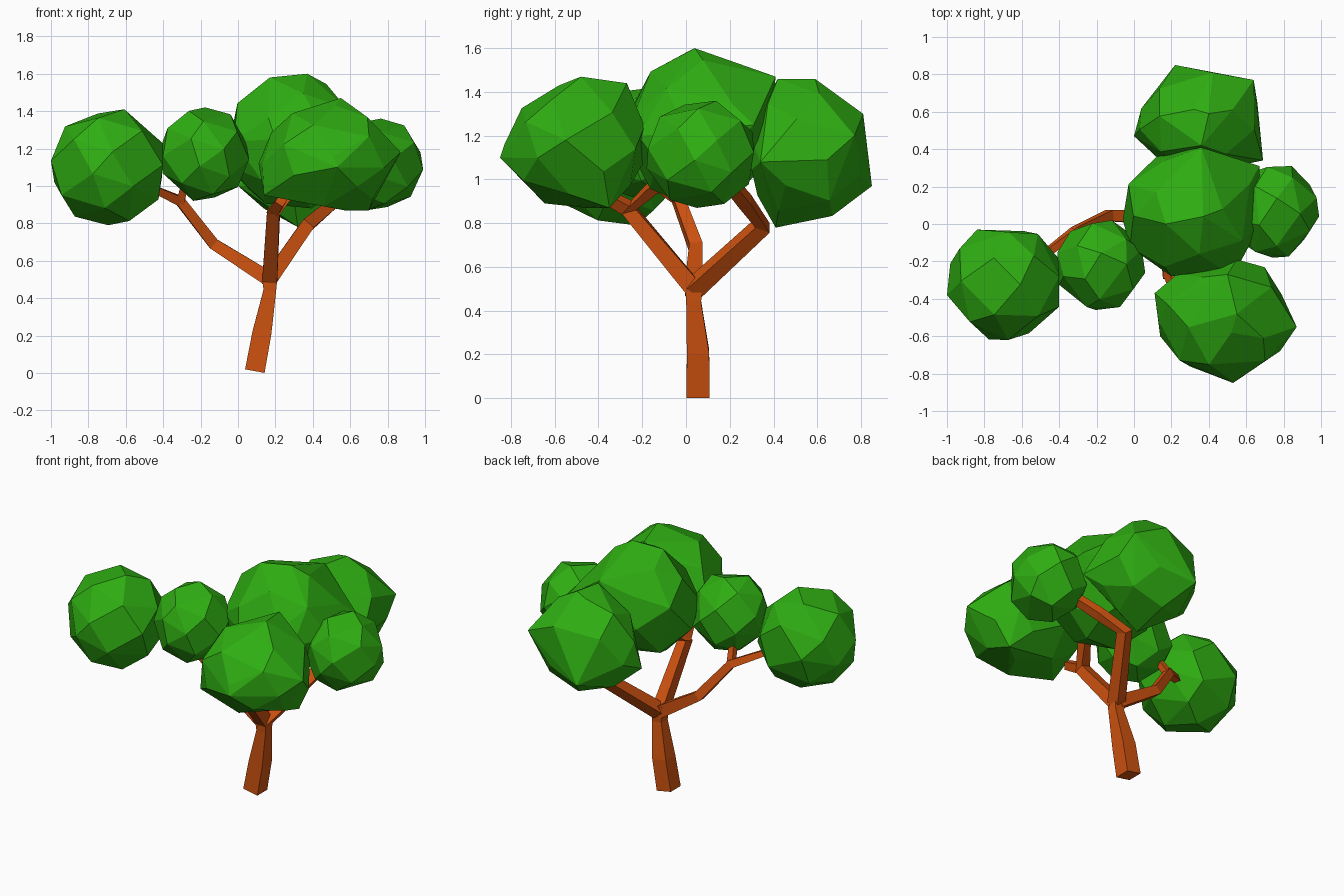
import bpy
import bmesh
import math
import random
from mathutils import Vector

default_cube = bpy.data.objects.get("Cube")
if default_cube:
    bpy.data.objects.remove(default_cube, do_unlink=True)


def make_material(name, colour):
    material = bpy.data.materials.new(name)
    material.use_nodes = True
    material.diffuse_color = colour
    material.node_tree.nodes["Principled BSDF"].inputs["Base Color"].default_value = colour
    return material


leaf_green = make_material("leaf green", (0.028, 0.42, 0.006, 1))
bark_orange = make_material("bark orange", (0.62, 0.085, 0.005, 1))


def add_object(name, bm, material):
    bmesh.ops.recalc_face_normals(bm, faces=bm.faces[:])
    mesh = bpy.data.meshes.new(name)
    bm.to_mesh(mesh)
    bm.free()
    mesh.materials.append(material)
    obj = bpy.data.objects.new(name, mesh)
    bpy.context.collection.objects.link(obj)
    return obj


# Square limb swept along a path, with one half width per path point
def add_limb(name, path, half_widths):
    bm = bmesh.new()
    points = [Vector(p) for p in path]
    rings = []
    for i, (point, half) in enumerate(zip(points, half_widths)):
        ahead = points[min(i + 1, len(points) - 1)]
        behind = points[max(i - 1, 0)]
        direction = (ahead - behind).normalized()
        side = Vector((0, 1, 0)).cross(direction).normalized()
        other = direction.cross(side)
        rings.append([bm.verts.new(point + side * (a * half) + other * (b * half))
                      for a, b in ((1, 1), (-1, 1), (-1, -1), (1, -1))])
    for low, high in zip(rings, rings[1:]):
        for k in range(4):
            n = (k + 1) % 4
            bm.faces.new((low[k], low[n], high[n], high[k]))
    bm.faces.new(rings[0])
    bm.faces.new(rings[-1])
    return add_object(name, bm, bark_orange)


# Faceted leaf clump: a rough ball fitted to its extents, plus outer corners
def add_clump(name, low, high, corners=(), count=28, seed=1):
    rng = random.Random(seed)
    spin = rng.uniform(0, math.tau)
    golden = math.pi * (3 - math.sqrt(5))
    ball = []
    for i in range(count):
        z = 1 - 2 * (i + 0.5) / count
        angle = spin + i * golden + rng.uniform(-0.15, 0.15)
        ring = math.sqrt(1 - z * z)
        ball.append(Vector((ring * math.cos(angle), ring * math.sin(angle), z)))
    least = [min(v[k] for v in ball) for k in range(3)]
    most = [max(v[k] for v in ball) for k in range(3)]
    bm = bmesh.new()
    for v in ball:
        bm.verts.new([low[k] + (v[k] - least[k]) / (most[k] - least[k]) * (high[k] - low[k])
                      for k in range(3)])
    for corner in corners:
        bm.verts.new(corner)
    hull = bmesh.ops.convex_hull(bm, input=bm.verts[:])
    loose = {e for e in hull["geom_interior"] + hull["geom_unused"]
             if isinstance(e, bmesh.types.BMVert)}
    bmesh.ops.delete(bm, geom=list(loose), context="VERTS")
    # Merge nearly flat neighbours into larger facets
    bmesh.ops.dissolve_limit(bm, angle_limit=math.radians(9),
                             verts=bm.verts[:], edges=bm.edges[:])
    return add_object(name, bm, leaf_green)


# Trunk and its three forked branches
fork = (0.17, 0.035, 0.5)
add_limb("trunk", [(0.09, 0.055, 0.01), (0.127, 0.055, 0.21),
                   (0.17, 0.035, 0.44), (0.17, 0.035, 0.55)],
         [0.053, 0.051, 0.034, 0.042])
add_limb("left_branch", [fork, (-0.13, 0.045, 0.69), (-0.31, -0.04, 0.92),
                         (-0.49, -0.17, 1)], [0.04, 0.03, 0.026, 0.018])
add_limb("left_twig", [(-0.31, -0.04, 0.91), (-0.28, -0.1, 1.02)], [0.022, 0.018])
add_limb("front_branch", [fork, (0.19, -0.26, 0.86), (0.3, -0.11, 1)],
         [0.04, 0.034, 0.028])
add_limb("front_twig", [(0.19, -0.25, 0.86), (0.23, -0.36, 0.92)], [0.03, 0.025])
add_limb("back_branch", [fork, (0.37, 0.35, 0.79), (0.5, 0.27, 0.9),
                         (0.64, 0.17, 1.02)], [0.04, 0.035, 0.03, 0.026])

# Leaf clumps
add_clump("left_clump", (-1, -0.62, 0.79), (-0.4, -0.03, 1.41), seed=2)
add_clump("middle_clump", (-0.41, -0.46, 0.92), (0.06, 0.02, 1.42), seed=3)
add_clump("side_clump", (0.53, -0.18, 0.87), (0.99, 0.31, 1.36), seed=4)
add_clump("top_clump", (-0.06, -0.27, 0.88), (0.68, 0.38, 1.57),
          [(0.17, 0, 1.58), (0.37, 0.04, 1.6), (0.36, 0.41, 1.47),
           (0.67, 0.31, 1.25), (0.2, -0.28, 1.25), (0.56, -0.22, 1.2)], seed=5)
add_clump("front_clump", (0.13, -0.83, 0.87), (0.84, -0.19, 1.43),
          [(0.55, -0.48, 1.47), (0.5, -0.27, 1.44), (0.11, -0.37, 1.12),
           (0.14, -0.6, 0.95), (0.87, -0.55, 1.18), (0.53, -0.85, 1.1),
           (0.7, -0.35, 0.87)], seed=6)
add_clump("back_clump", (0.03, 0.28, 0.81), (0.66, 0.82, 1.44),
          [(0.22, 0.85, 0.97), (0.64, 0.77, 1.2), (0.69, 0.34, 1.08),
           (0.36, 0.42, 1.46), (0.4, 0.59, 1.46), (0, 0.47, 1),
           (0.32, 0.41, 0.78), (0.42, 0.81, 1.3)], seed=7)
